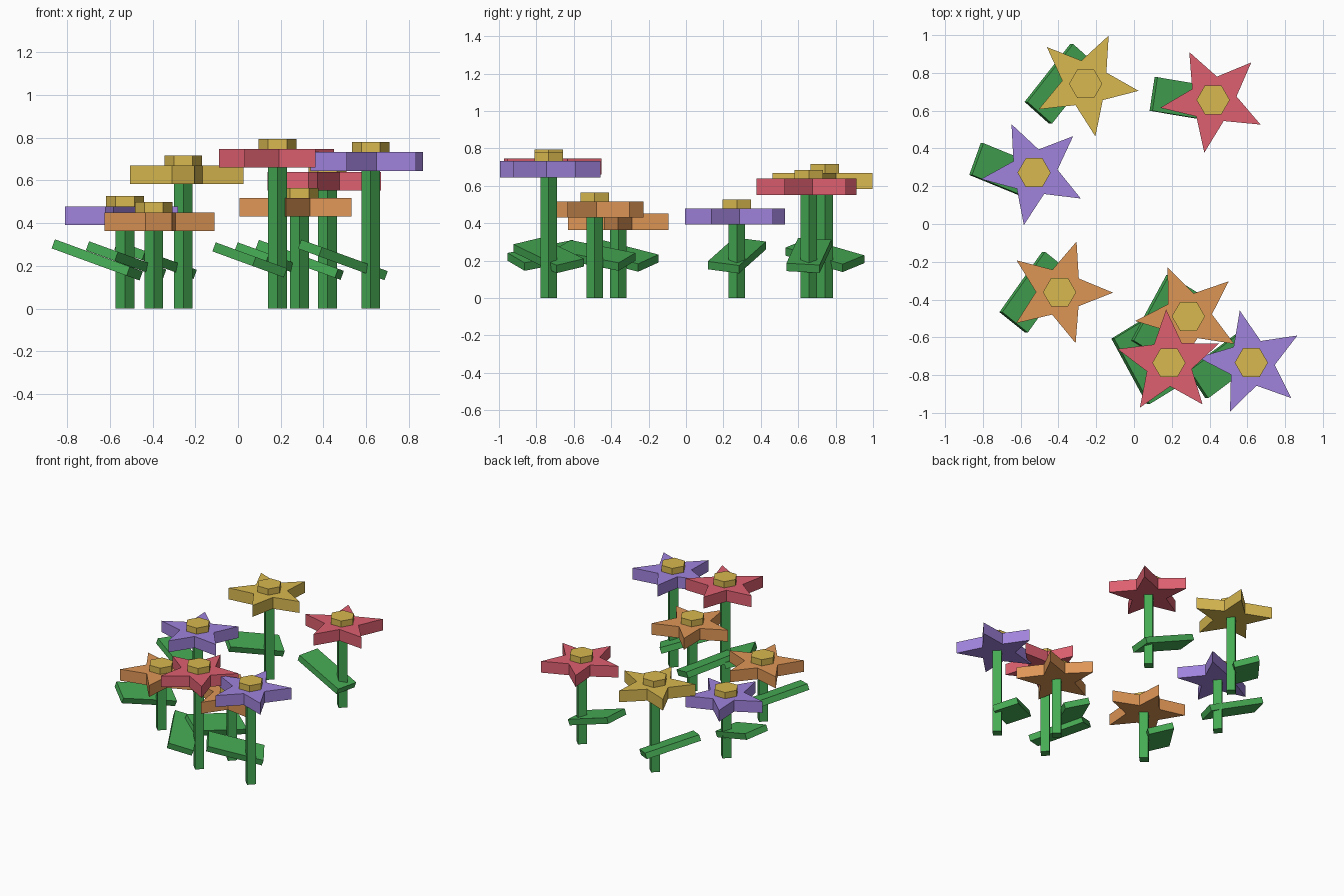
import bpy, bmesh
from math import cos, sin, pi, radians
from mathutils import Matrix

cube = bpy.data.objects.get("Cube")
if cube:
    bpy.data.objects.remove(cube, do_unlink=True)


def material(name, hex_code):
    rgb = [int(hex_code[i:i + 2], 16) / 255 for i in (0, 2, 4)]
    color = [c / 12.92 if c < 0.04045 else ((c + 0.055) / 1.055) ** 2.4 for c in rgb] + [1]
    mat = bpy.data.materials.new(name)
    mat.use_nodes = True
    mat.diffuse_color = color
    mat.node_tree.nodes["Principled BSDF"].inputs["Base Color"].default_value = color
    return mat


green = material("leaf green", "46ab54")
yellow = material("yellow", "d8b850")
red = material("red", "de6070")
purple = material("purple", "a083dc")
orange = material("orange", "de9656")


def finish(bm, name, mat):
    bmesh.ops.recalc_face_normals(bm, faces=bm.faces)
    mesh = bpy.data.meshes.new(name)
    bm.to_mesh(mesh)
    bm.free()
    mesh.materials.append(mat)
    obj = bpy.data.objects.new(name, mesh)
    bpy.context.collection.objects.link(obj)
    return obj


def prism(name, radii, turn, bottom, top, x, y, mat):
    """Upright prism whose corners sit at the given radii, evenly spaced."""
    bm = bmesh.new()
    step = 2 * pi / len(radii)
    ring = [bm.verts.new((r * cos(turn + i * step), r * sin(turn + i * step), bottom))
            for i, r in enumerate(radii)]
    base = bm.faces.new(ring)
    solid = bmesh.ops.extrude_face_region(bm, geom=[base], use_keep_orig=True)
    upper = [v for v in solid["geom"] if isinstance(v, bmesh.types.BMVert)]
    bmesh.ops.translate(bm, verts=upper, vec=(0, 0, top - bottom))
    obj = finish(bm, name, mat)
    obj.location = (x, y, 0)


def leaf(x, y, yaw):
    """Flat slab beside the stem, turned, then sloped down towards +x."""
    bm = bmesh.new()
    bmesh.ops.create_cube(bm, size=1, matrix=Matrix.Diagonal((0.4, 0.18, 0.045, 1)))
    obj = finish(bm, "leaf", green)
    obj.matrix_world = (Matrix.Translation((x - 0.13, y, 0.228))
                        @ Matrix.Rotation(0.35, 4, "Y")
                        @ Matrix.Rotation(radians(yaw), 4, "Z"))


def flower(x, y, height, star_turn, leaf_yaw, color):
    prism("stem", [0.044] * 4, 0, 0, height + 0.02, x, y, green)
    leaf(x, y, leaf_yaw)
    prism("petals", [0.283, 0.125] * 5, radians(star_turn), height, height + 0.087, x, y, color)
    prism("flower_center", [0.088] * 6, 0, height + 0.08, height + 0.134, x, y, yellow)


# x, y, petal underside, star turn, leaf yaw, petal colour
flower(-0.256, 0.742, 0.583, 64.5, 50, yellow)
flower(0.419, 0.657, 0.552, 44.5, -9, red)
flower(-0.529, 0.272, 0.392, 43, -21, purple)
flower(-0.394, -0.361, 0.364, -0.5, 53, orange)
flower(0.288, -0.489, 0.430, 41, 60, orange)
flower(0.185, -0.735, 0.660, 21, -60, red)
flower(0.621, -0.734, 0.645, 30.5, 35, purple)
